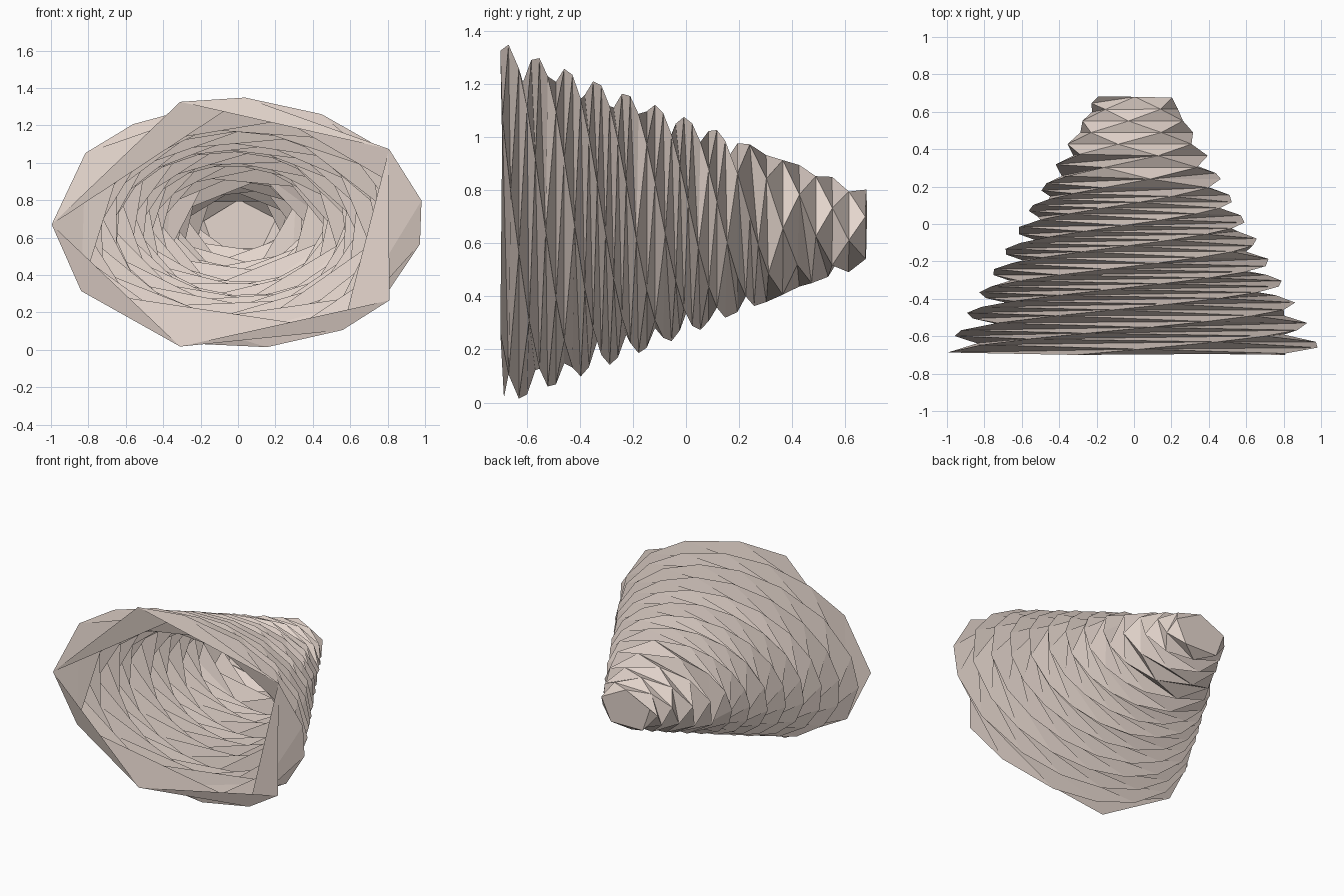
import bpy, bmesh, math

if "Cube" in bpy.data.objects:
    bpy.data.objects.remove(bpy.data.objects["Cube"])

SIDES, RINGS = 5, 90
HALF_X, HALF_Z, CENTRE_Z = 1.0, 0.69, 0.67
Y0, Y1 = -0.7, 0.7
END_SCALE = 0.19
TWIST = math.radians(900)

bm = bmesh.new()

# Stack of shrinking pentagons, each turned a little further than the last
rings = []
for i in range(RINGS + 1):
    t = i / RINGS
    swell = 1 + 0.025 * min(1, i / 3, (RINGS - i) / 3)
    s = 1 + (END_SCALE - 1) * t
    ring = []
    for k in range(SIDES):
        a = math.pi + 2 * math.pi * k / SIDES - TWIST * t
        ring.append(bm.verts.new((HALF_X * s * swell * math.cos(a),
                                  Y0 + (Y1 - Y0) * t,
                                  CENTRE_Z - 0.012 * t + HALF_Z * s * math.sin(a))))
    rings.append(ring)

# Twisted wall, split along the short diagonal
for lo, hi in zip(rings, rings[1:]):
    for k in range(SIDES):
        n = (k + 1) % SIDES
        bm.faces.new((lo[k], lo[n], hi[n]))
        bm.faces.new((lo[k], hi[n], hi[k]))

# Closed narrow end; the wide front stays open
bm.faces.new(rings[-1])
bmesh.ops.recalc_face_normals(bm, faces=bm.faces[:])
bm.normal_update()
cap = max(bm.faces, key=lambda f: f.calc_center_median().y)
if cap.normal.y < 0:
    bmesh.ops.reverse_faces(bm, faces=bm.faces[:])

mesh = bpy.data.meshes.new("twisted_shell")
bm.to_mesh(mesh)
bm.free()
shell = bpy.data.objects.new("twisted_shell", mesh)
bpy.context.collection.objects.link(shell)

# Irregular low-poly facets, coarser towards the narrow end
facets = shell.modifiers.new("facets", 'DECIMATE')
facets.ratio = 0.4

# Pale warm stone colour
mat = bpy.data.materials.new("pale_stone")
mat.diffuse_color = (0.78, 0.67, 0.61, 1)
mat.use_nodes = True
mat.node_tree.nodes["Principled BSDF"].inputs["Base Color"].default_value = mat.diffuse_color
mesh.materials.append(mat)
